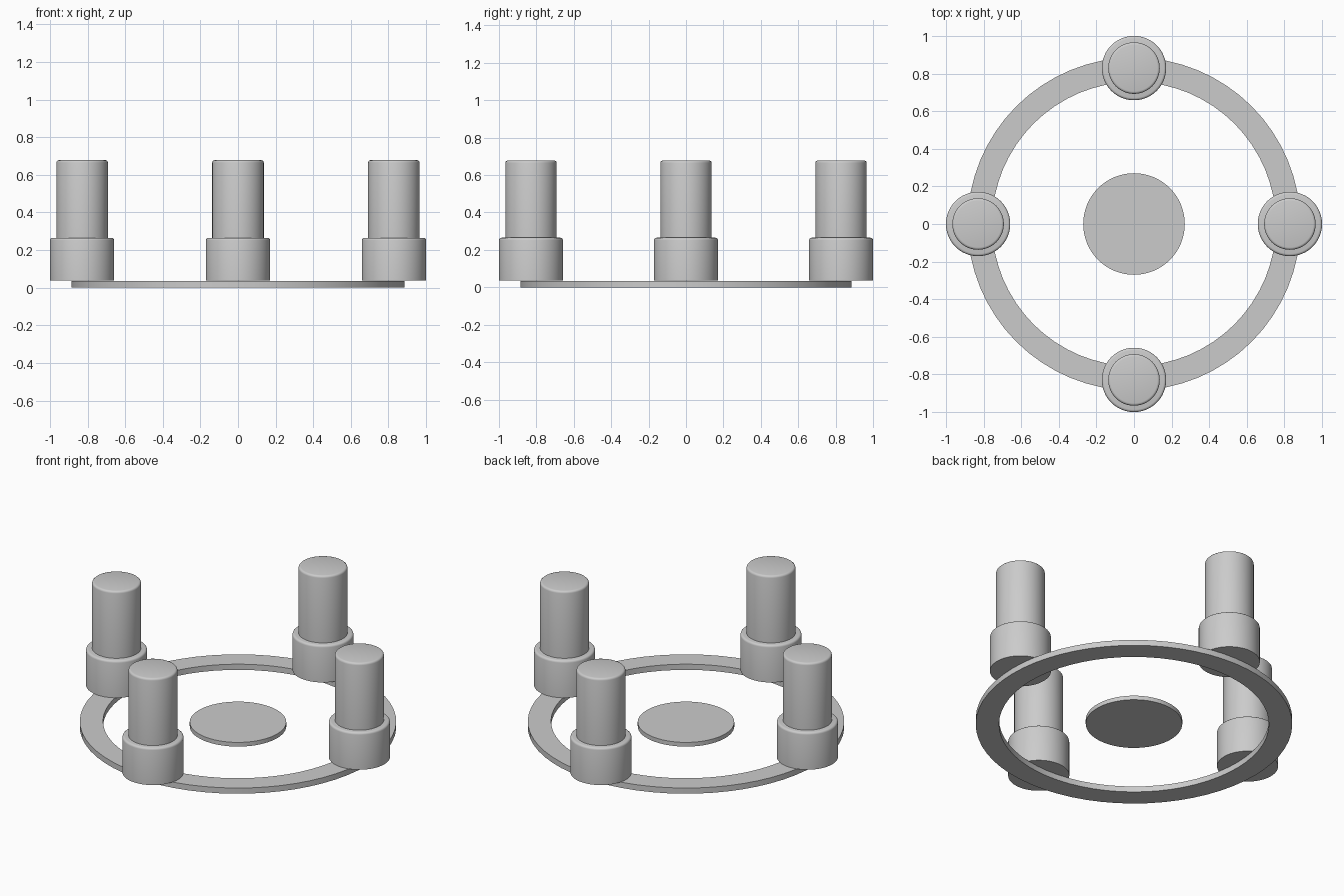
import bpy, bmesh
from math import sin, cos, pi, radians

if "Cube" in bpy.data.objects:
    bpy.data.objects.remove(bpy.data.objects["Cube"])


def lathe(name, profile, loc=(0, 0, 0), segs=64, closed=False):
    """Revolve (radius, z) points around z; open profiles are capped flat."""
    bm = bmesh.new()
    rings = [[bm.verts.new((r * cos(2 * pi * i / segs), r * sin(2 * pi * i / segs), z))
              for i in range(segs)] for r, z in profile]
    pairs = list(zip(rings, rings[1:]))
    if closed:
        pairs.append((rings[-1], rings[0]))
    else:
        bm.faces.new(rings[0][::-1])
        bm.faces.new(rings[-1])
    for a, b in pairs:
        for i in range(segs):
            j = (i + 1) % segs
            bm.faces.new((a[i], a[j], b[j], b[i]))
    bmesh.ops.recalc_face_normals(bm, faces=bm.faces)
    mesh = bpy.data.meshes.new(name)
    bm.to_mesh(mesh)
    bm.free()
    obj = bpy.data.objects.new(name, mesh)
    obj.location = loc
    bpy.context.collection.objects.link(obj)
    bpy.ops.object.select_all(action='DESELECT')
    obj.select_set(True)
    bpy.context.view_layer.objects.active = obj
    bpy.ops.object.shade_smooth_by_angle(angle=radians(35))
    return obj


def rounded_top(r, z0, z1, b):
    """Cylinder profile with a small rounded upper rim."""
    arc = [(r - b + b * cos(t * pi / 6), z1 - b + b * sin(t * pi / 6)) for t in range(4)]
    return [(r, z0)] + arc


# Flat floor ring and central disc
lathe("floor_ring", [(0.755, 0), (0.885, 0), (0.885, 0.035), (0.755, 0.035)], closed=True)
lathe("centre_disc", [(0.27, 0.004), (0.27, 0.03)])

# Four posts, each a wide collar carrying a narrower column
for k, side in enumerate(("right", "back", "left", "front")):
    pos = (0.829 * cos(k * pi / 2), 0.829 * sin(k * pi / 2), 0)
    lathe(side + "_collar", rounded_top(0.171, 0.037, 0.265, 0.013), pos)
    lathe(side + "_column", rounded_top(0.137, 0.265, 0.678, 0.013), pos)
